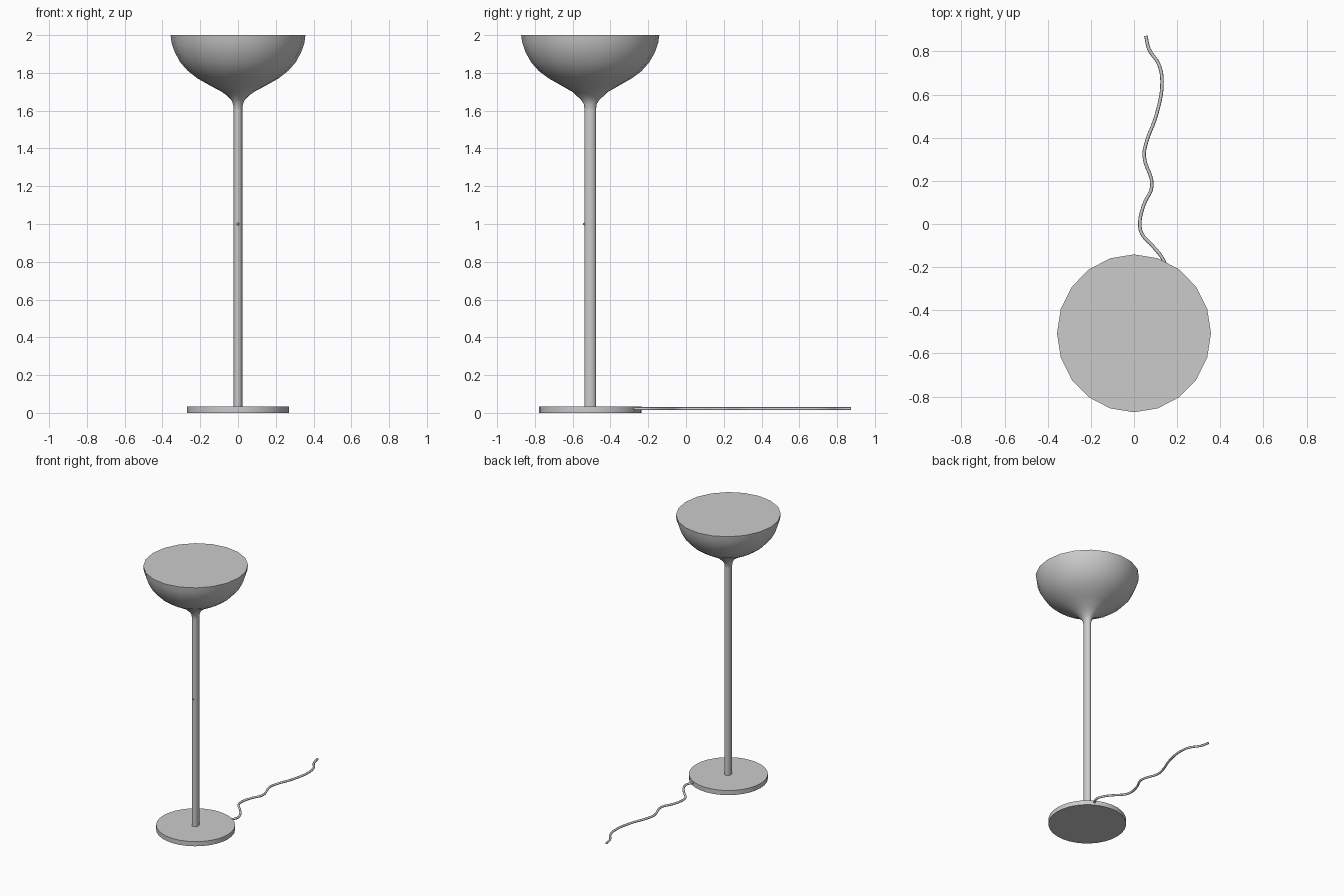
import bpy, bmesh
from math import cos, sin, pi, radians

if "Cube" in bpy.data.objects:
    bpy.data.objects.remove(bpy.data.objects["Cube"])

CY = -0.507  # lamp axis position in y


def lathe(name, rings, sides):
    """Stack of elliptical rings (rx, ry, z), capped at both ends."""
    bm = bmesh.new()
    loops = [[bm.verts.new((rx * cos(2 * pi * i / sides),
                            CY + ry * sin(2 * pi * i / sides), z))
              for i in range(sides)] for rx, ry, z in rings]
    for a, b in zip(loops, loops[1:]):
        for i in range(sides):
            j = (i + 1) % sides
            bm.faces.new((a[i], a[j], b[j], b[i]))
    bm.faces.new(loops[0][::-1])
    bm.faces.new(loops[-1])
    mesh = bpy.data.meshes.new(name)
    bm.to_mesh(mesh)
    bm.free()
    obj = bpy.data.objects.new(name, mesh)
    bpy.context.collection.objects.link(obj)
    smooth(obj)
    return obj


def smooth(obj):
    bpy.ops.object.select_all(action='DESELECT')
    obj.select_set(True)
    bpy.context.view_layer.objects.active = obj
    bpy.ops.object.shade_smooth_by_angle(angle=radians(40))


# Round floor plate
lathe("base", [(0.271, 0.271, 0), (0.271, 0.271, 0.035)], 32)

# Slim stem, slightly deeper than wide
lathe("stem", [(0.023, 0.031, 0.03), (0.023, 0.031, 1.63)], 20)

# Bowl shade flaring out of the stem, closed on top
lathe("shade", [
    (0.023, 0.031, 1.61), (0.026, 0.034, 1.635), (0.036, 0.048, 1.657),
    (0.055, 0.07, 1.677), (0.086, 0.095, 1.70), (0.155, 0.16, 1.737),
    (0.215, 0.22, 1.771), (0.265, 0.272, 1.81), (0.305, 0.312, 1.855),
    (0.335, 0.343, 1.91), (0.352, 0.36, 1.96), (0.357, 0.366, 2.0)], 20)

# Small switch on the front of the stem
bpy.ops.mesh.primitive_uv_sphere_add(segments=12, ring_count=8, radius=0.007,
                                     location=(0, CY - 0.032, 1.0))
switch = bpy.context.object
switch.name = "switch"
smooth(switch)

# Wavy power cord lying on the floor
path = [(0.13, -0.277), (0.152, -0.22), (0.135, -0.165), (0.085, -0.10),
        (0.037, -0.046), (0.027, 0.0), (0.046, 0.09), (0.083, 0.176),
        (0.047, 0.315), (0.055, 0.37), (0.105, 0.51), (0.13, 0.66),
        (0.115, 0.74), (0.07, 0.81), (0.055, 0.873)]
curve = bpy.data.curves.new("cord", 'CURVE')
curve.dimensions = '3D'
curve.bevel_depth = 0.008
curve.bevel_resolution = 2
curve.resolution_u = 5
curve.use_fill_caps = True
spline = curve.splines.new('BEZIER')
spline.bezier_points.add(len(path) - 1)
for point, (x, y) in zip(spline.bezier_points, path):
    point.co = (x, y, 0.022)
    point.handle_left_type = point.handle_right_type = 'AUTO'
cord = bpy.data.objects.new("cord", curve)
bpy.context.collection.objects.link(cord)
